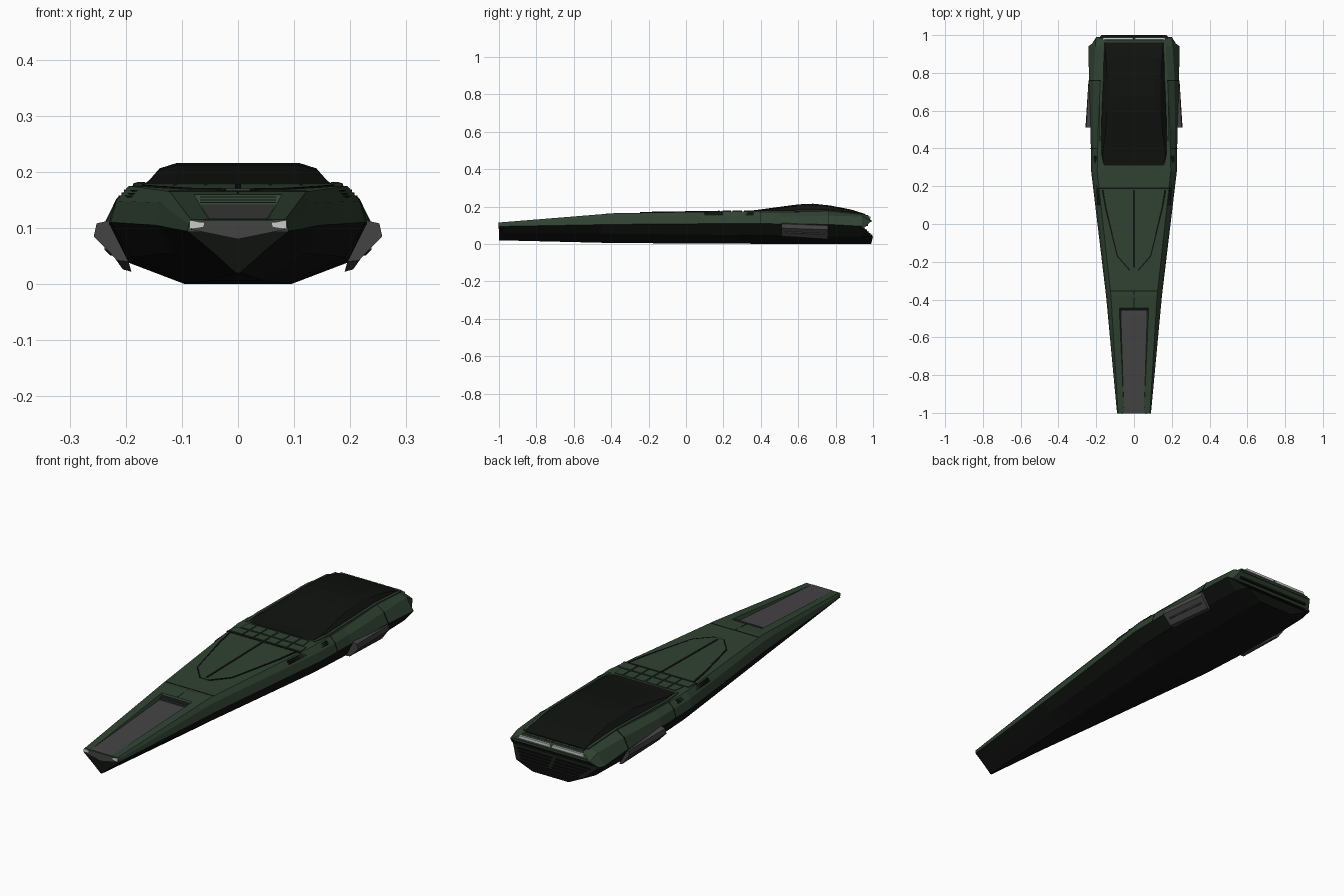
import bpy, bmesh
from mathutils import Vector

if "Cube" in bpy.data.objects:
    bpy.data.objects.remove(bpy.data.objects["Cube"])


def material(name, r, g, b):
    m = bpy.data.materials.new(name)
    m.diffuse_color = (r, g, b, 1)
    m.use_nodes = True
    m.node_tree.nodes["Principled BSDF"].inputs["Base Color"].default_value = m.diffuse_color
    return m


GREEN = material("green_paint", 0.03, 0.055, 0.032)
BLACK = material("black_shell", 0.005, 0.006, 0.005)
GREY = material("grey_trim", 0.06, 0.057, 0.06)
LIGHT = material("light_lens", 0.75, 0.75, 0.75)


def finish(name, bm, mat):
    bmesh.ops.remove_doubles(bm, verts=bm.verts, dist=1e-5)
    bmesh.ops.dissolve_degenerate(bm, dist=1e-5, edges=bm.edges)
    bmesh.ops.recalc_face_normals(bm, faces=bm.faces)
    me = bpy.data.meshes.new(name)
    bm.to_mesh(me)
    bm.free()
    me.materials.append(mat)
    ob = bpy.data.objects.new(name, me)
    bpy.context.collection.objects.link(ob)
    return ob


def loft(name, sections, mat, cap=True):
    """Skin half profiles of (x, y, z), mirrored over x, with banded end caps."""
    bm = bmesh.new()
    rows = [[[bm.verts.new((s * x, y, z)) for x, y, z in sec] for s in (1, -1)] for sec in sections]
    for a, b in zip(rows, rows[1:]):
        for s in (0, 1):
            for i in range(len(a[s]) - 1):
                bm.faces.new((a[s][i], a[s][i + 1], b[s][i + 1], b[s][i]))
    for r in ((rows[0], rows[-1]) if cap else ()):
        for i in range(len(r[0]) - 1):
            bm.faces.new((r[0][i], r[0][i + 1], r[1][i + 1], r[1][i]))
    return finish(name, bm, mat)


def solid(name, a, b, mat, mirror=False):
    """Solid between two matching polygons, optionally repeated on the other side."""
    bm = bmesh.new()
    for s in ((1, -1) if mirror else (1,)):
        va, vb = ([bm.verts.new((s * p[0], p[1], p[2])) for p in q] for q in (a, b))
        bm.faces.new(va)
        bm.faces.new(vb)
        for i in range(len(va)):
            j = (i + 1) % len(va)
            bm.faces.new((va[i], va[j], vb[j], vb[i]))
    return finish(name, bm, mat)


def bar(name, a, b, w, h, mat, mirror=True):
    """Rectangular bar from a to b, w across and h tall."""
    a, b = Vector(a), Vector(b)
    d = (b - a).normalized()
    side = d.cross(Vector((0, 0, 1))).normalized() * w / 2
    up = side.cross(d).normalized() * h / 2
    ends = [[p - side - up, p + side - up, p + side + up, p - side + up] for p in (a, b)]
    return solid(name, ends[0], ends[1], mat, mirror)


# Hull stations: y, roof edge x z, shoulder x z, waist x z, chine x z, keel x z
HULL = [
    (-1.00, .084, .115, .088, .106, .090, .094, .045, .057, .004, .020),
    (-0.38, .122, .165, .138, .145, .148, .105, .120, .055, .050, .005),
    (0.28, .195, .175, .217, .148, .227, .110, .190, .048, .090, .002),
    (0.50, .190, .170, .217, .145, .230, .108, .198, .044, .095, .000),
    (0.76, .178, .176, .215, .152, .238, .105, .200, .040, .095, .000),
    (0.94, .168, .158, .205, .147, .242, .095, .195, .040, .093, .000),
]


def sample(y):
    for a, b in zip(HULL, HULL[1:]):
        if y <= b[0]:
            break
    t = (y - a[0]) / (b[0] - a[0])
    return [p + (q - p) * t for p, q in zip(a, b)]


def channel(y):
    t = min(1, max(0, (y + .98) / .53))
    return .054 + .024 * t, (.018 * t if y < -.45 else 0)


# Upper green shell with a sunken nose channel
upper, floor, lower = [], [], []
for y in (-1, -.98, -.455, -.445, -.38, .28, .50, .76, .94):
    _, xt, zt, xs, zs, xw, zw, xc, zc, xk, zk = sample(y)
    xi, d = channel(y)
    upper.append([(0, y, zt - d), (xi - d * .4, y, zt - d), (xi, y, zt), (xt, y, zt),
                  (xs, y, zs), (xw, y, zw)])
    lower.append([(xw, y, zw), (xc, y, zc), (xk, y, zk), (0, y, zk)])
    if y < -.45:
        floor.append([(0, y, zt - d + .001), (xi - d * .4 - .002, y, zt - d + .001)])
upper.append([(0, .975, .152), (.07, .975, .152), (.075, .975, .152), (.155, .975, .152),
              (.200, .990, .122), (.222, .955, .088)])
lower.append([(.222, .950, .088), (.170, 1.0, .040), (.092, .990, 0), (0, .990, 0)])
loft("upper_hull", upper, GREEN)
loft("lower_hull", lower, BLACK)
loft("nose_channel_floor", floor, GREY, cap=False)

# Louvres on the back wall of the channel
for i in range(3):
    z = .145 + i * .005
    bar("channel_louvre", (-.068, -.46 - .008 * (2 - i), z), (.068, -.46 - .008 * (2 - i), z),
        .008, .002, GREY, False)

# Nose wedge and headlights
wedge = [(.062, -.999, .113), (.084, -.999, .097), (0, -.999, .080), (-.084, -.999, .097), (-.062, -.999, .113)]
solid("nose_wedge", wedge, [(x, -1.003, z) for x, y, z in wedge], GREY)
lamp = [(.060, -1.001, .109), (.086, -1.001, .114), (.087, -1.001, .098), (.062, -1.001, .102)]
solid("headlight", lamp, [(x, y - .004, z) for x, y, z in lamp], LIGHT, True)

# Canopy: y, base half width, base z, shoulder x z, top half width, top z
CANOPY = [
    (.31, .166, .168, .160, .174, .11, .176),
    (.37, .176, .168, .166, .179, .11, .181),
    (.48, .175, .168, .152, .190, .11, .196),
    (.60, .174, .168, .142, .203, .11, .212),
    (.68, .172, .168, .140, .206, .11, .2155),
    (.77, .169, .168, .142, .198, .11, .206),
    (.88, .164, .160, .148, .181, .11, .185),
    (.96, .159, .150, .154, .157, .11, .160),
]
loft("canopy", [[(0, y, zt), (xt, y, zt), (xm, y, zm), (xb, y, zb)]
                for y, xb, zb, xm, zm, xt, zt in CANOPY], BLACK)


# Raised hood plate, spine groove and hood creases
def roof(x, y, lift=0.0):
    return (x, y, sample(y)[2] + lift)


half = [(.168, .18), (.150, .08), (.088, -.17), (.022, -.245)]
outline = half + [(-x, y) for x, y in reversed(half)]
solid("hood_plate", [roof(x, y, -.002) for x, y in outline], [roof(x * .97, y, .003) for x, y in outline], GREEN)
bar("hood_spine", roof(0, -.23, .003), roof(0, .18, .003), .010, .003, BLACK, False)
for a, b in zip(half, half[1:]):
    bar("hood_crease", roof(*a, .001), roof(*b, .001), .006, .005, BLACK)
bar("hood_seam", roof(-.123, -.355), roof(.123, -.355), .005, .002, BLACK, False)
bar("nose_seam", roof(0, -.445), roof(0, -.355), .003, .002, BLACK, False)

# Cowl tiles in front of the canopy
for y0, y1, span in ((.195, .240, .185), (.248, .300, .160)):
    for x0, x1 in ((.004, .055), (.060, .110), (.115, span)):
        tile = [(x0, y0), (x1, y0), (x1 - .006 * (x1 == span), y1), (x0, y1)]
        solid("cowl_tile", [(x, y, .172) for x, y in tile], [(x, y, .178) for x, y in tile], GREEN, True)
bar("cowl_gap", (-.188, .188, .174), (.188, .188, .174), .008, .003, BLACK, False)

# Canopy side rails and fender seams
for a, b in (((.172, .31, .174), (.181, .40, .175)), ((.181, .40, .175), (.172, .76, .178)),
             ((.172, .76, .178), (.161, .95, .158))):
    bar("canopy_rail", a, b, .012, .008, GREEN)
for y in (.40, .76):
    s = sample(y)
    bar("fender_seam", (s[3], y, s[4]), (s[5], y, s[6]), .004, .003, BLACK)
    bar("shoulder_seam", (s[1], y, s[2]), (s[3], y, s[4]), .004, .003, BLACK)

# Intake slats along the flanks
for k in (.25, .45, .65):
    pts = []
    for y in (.10, .36):
        s = sample(y)
        pts.append((s[1] + (s[3] - s[1]) * k, y, s[2] + (s[4] - s[2]) * k))
    bar("flank_slat", pts[0], pts[1], .008, .003, BLACK)

# Side pods with a raised outer panel
front = [(.195, .51, .040), (.215, .51, .042), (.257, .51, .085), (.252, .51, .108), (.225, .51, .114)]
rear = [(.190, .76, .022), (.205, .76, .026), (.241, .76, .076), (.240, .76, .098), (.220, .76, .104)]
solid("side_pod", front, rear, GREY, True)
bar("pod_rib", (.236, .53, .064), (.226, .74, .054), .004, .006, GREY)

# Tail: light strip, vent bars and deck tiles
bar("tail_light", (.006, .982, .141), (.165, .982, .141), .010, .011, LIGHT)
bar("tail_panel", (-.185, .986, .124), (.185, .986, .124), .010, .010, GREEN, False)
for i in range(4):
    z, y = .075 - .009 * i, .962 + .010 * i
    bar("tail_vent", (.010, y, z), (.185 - .012 * i, y, z), .012, .004, BLACK)
bar("tail_grille", (-.19, .964, .100), (.19, .964, .100), .018, .008, BLACK, False)
for x in (.002, .04, .08, .12):
    bar("deck_tile", (x, .968, .154), (x + .034, .968, .154), .012, .004, GREEN)
